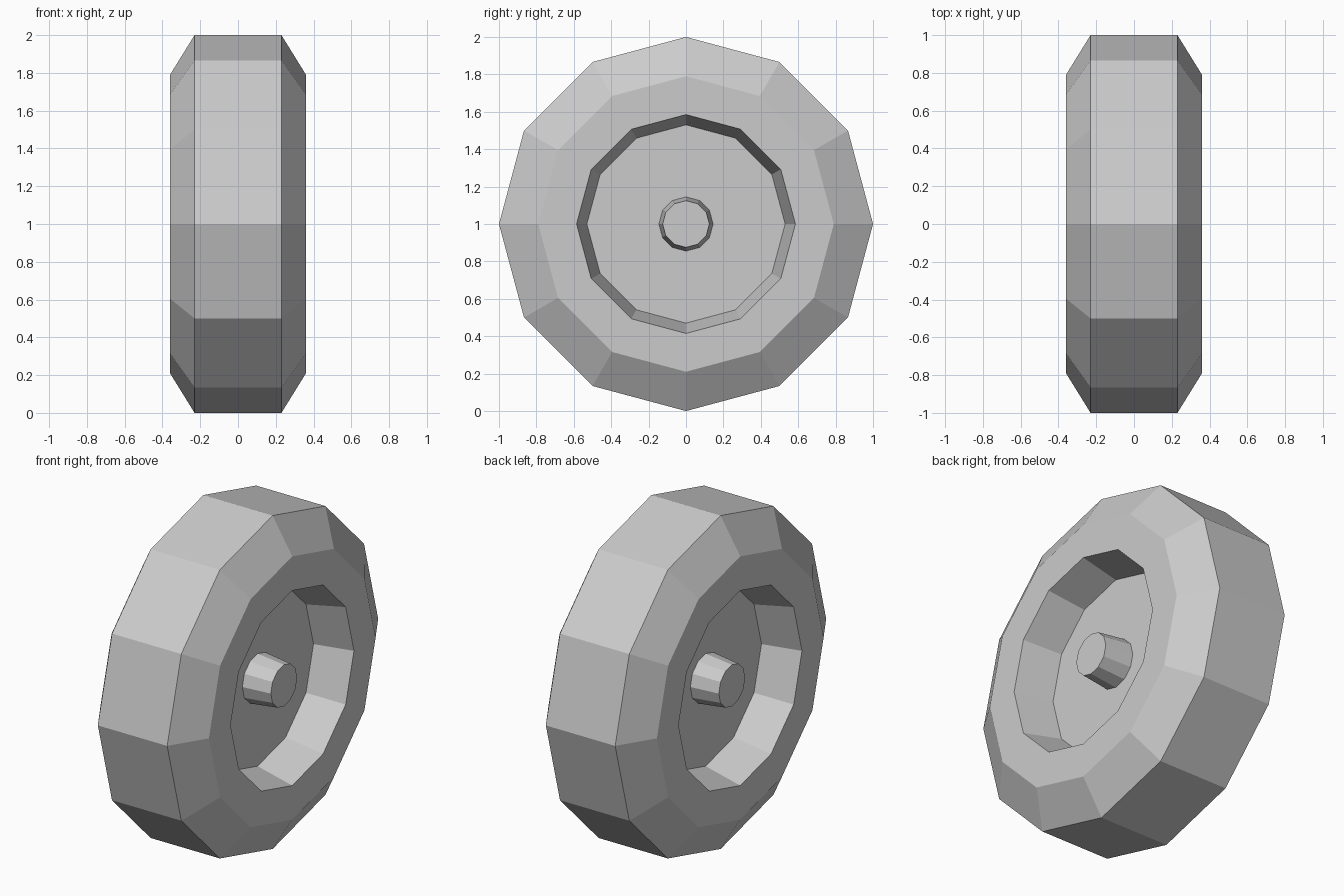
import bpy
import bmesh
from math import cos, sin, tau

cube = bpy.data.objects.get("Cube")
if cube:
    bpy.data.objects.remove(cube, do_unlink=True)

SIDES = 12
AXLE_HEIGHT = 1.0

grey = bpy.data.materials.new("light grey")
grey.use_nodes = True
colour = (0.6, 0.6, 0.6, 1.0)
grey.diffuse_color = colour
grey.node_tree.nodes["Principled BSDF"].inputs["Base Color"].default_value = colour


def turned_part(name, half_profile):
    """Spin (x, radius) points, mirrored across x = 0, about the axle and cap both ends."""
    profile = half_profile + [(-x, r) for x, r in reversed(half_profile)]
    bm = bmesh.new()
    rings = [[bm.verts.new((x, r * sin(tau * i / SIDES), r * cos(tau * i / SIDES)))
              for i in range(SIDES)] for x, r in profile]
    for a, b in zip(rings, rings[1:]):
        for i in range(SIDES):
            j = (i + 1) % SIDES
            bm.faces.new((a[i], a[j], b[j], b[i]))
    bm.faces.new(rings[0])
    bm.faces.new(rings[-1])
    bmesh.ops.recalc_face_normals(bm, faces=bm.faces)
    mesh = bpy.data.meshes.new(name)
    bm.to_mesh(mesh)
    bm.free()
    mesh.materials.append(grey)
    obj = bpy.data.objects.new(name, mesh)
    obj.location.z = AXLE_HEIGHT
    bpy.context.collection.objects.link(obj)
    return obj


# Tyre with recessed disc: floor, opening, side wall, tread edge
turned_part("wheel", [(0.13, 0.53), (0.36, 0.585), (0.36, 0.79), (0.23, 1.0)])

# Tapered axle stubs, joined through the disc
turned_part("axle", [(0.305, 0.125), (0.13, 0.145)])
